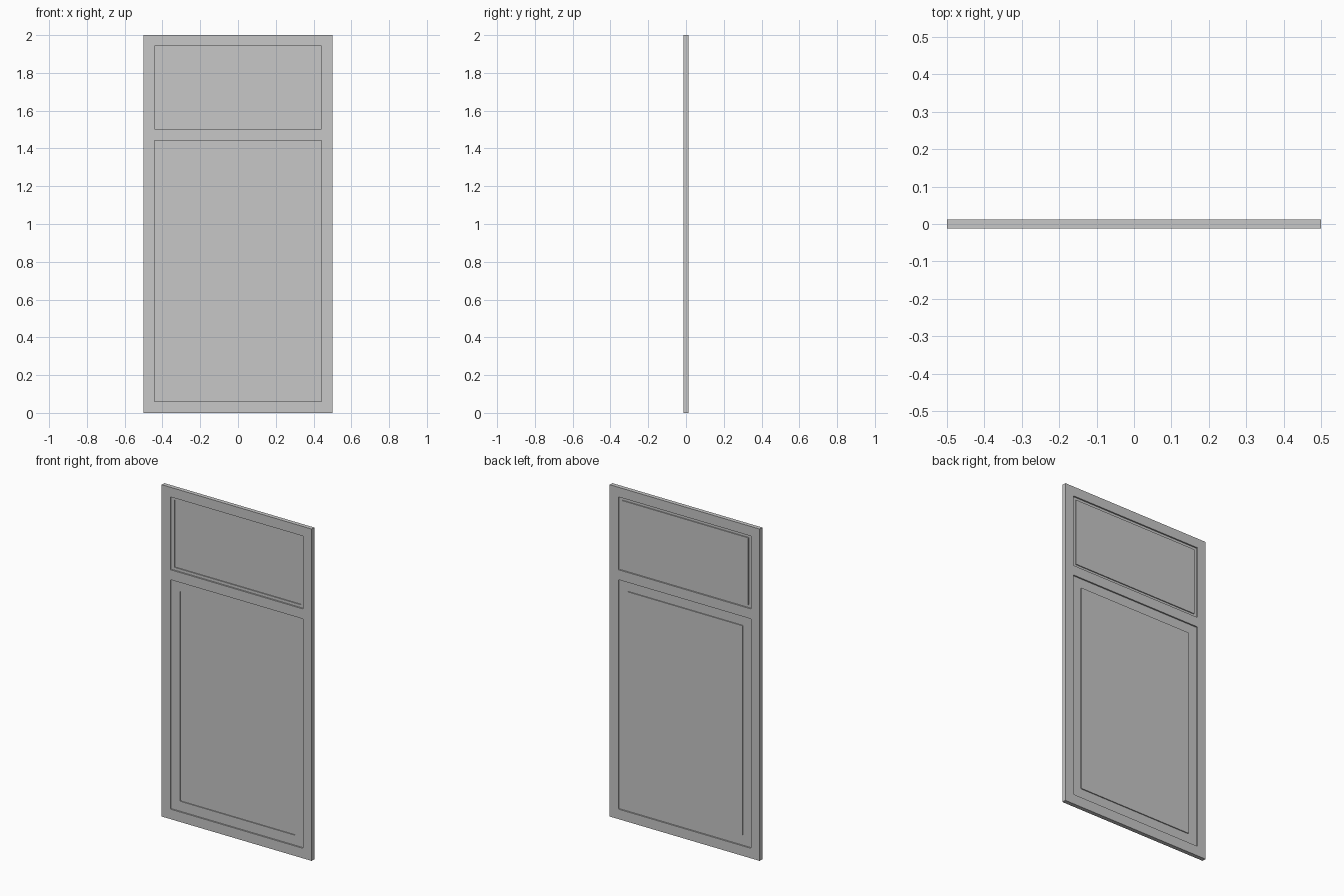
import bpy
import math

cube = bpy.data.objects.get("Cube")
if cube:
    bpy.data.objects.remove(cube, do_unlink=True)

# Plain light grey paint
grey = bpy.data.materials.new("light_grey_paint")
grey.use_nodes = True
colour = (0.57, 0.57, 0.57, 1)
grey.diffuse_color = colour
grey.node_tree.nodes["Principled BSDF"].inputs["Base Color"].default_value = colour


def rectangle(half_width, bottom, top, radius=0.0):
    """Outline of a rectangle, with slightly rounded corners if asked."""
    points = []
    corners = [(1, 1), (-1, 1), (-1, -1), (1, -1)]
    for i, (sx, sz) in enumerate(corners):
        cx = sx * (half_width - radius)
        cz = top - radius if sz > 0 else bottom + radius
        steps = (0, 0.5, 1) if radius else (0,)
        for t in steps:
            a = (i + t) * math.pi / 2
            points.append((cx + radius * math.cos(a), cz + radius * math.sin(a)))
    return points


def board(name, outlines, depth, y=0.0):
    """Upright flat board; outlines after the first are openings."""
    curve = bpy.data.curves.new(name, "CURVE")
    curve.dimensions = "2D"
    curve.fill_mode = "BOTH"
    curve.extrude = depth / 2
    for points in outlines:
        spline = curve.splines.new("POLY")
        spline.points.add(len(points) - 1)
        for p, (x, z) in zip(spline.points, points):
            p.co = (x, z, 0, 1)
        spline.use_cyclic_u = True
    curve.materials.append(grey)
    obj = bpy.data.objects.new(name, curve)
    bpy.context.collection.objects.link(obj)
    obj.rotation_euler.x = math.pi / 2
    obj.location.y = y
    bpy.ops.object.select_all(action="DESELECT")
    obj.select_set(True)
    bpy.context.view_layer.objects.active = obj
    bpy.ops.object.convert(target="MESH")
    bpy.ops.object.shade_flat()


upper_opening = rectangle(0.443, 1.503, 1.942, 0.003)
lower_opening = rectangle(0.443, 0.06, 1.443, 0.006)
upper_field = rectangle(0.422, 1.52, 1.925, 0.003)
lower_field = rectangle(0.384, 0.12, 1.385, 0.006)

# Outer frame with two openings
board("door_frame", [rectangle(0.5, 0, 2), upper_opening, lower_opening], 0.025)

# Recessed borders, each with a field sunk at the front and raised at the back
for label, opening, field in (("upper", upper_opening, upper_field),
                              ("lower", lower_opening, lower_field)):
    board(label + "_panel_border", [opening, field], 0.008)
    board(label + "_panel_field", [field], 0.008, y=0.006)
